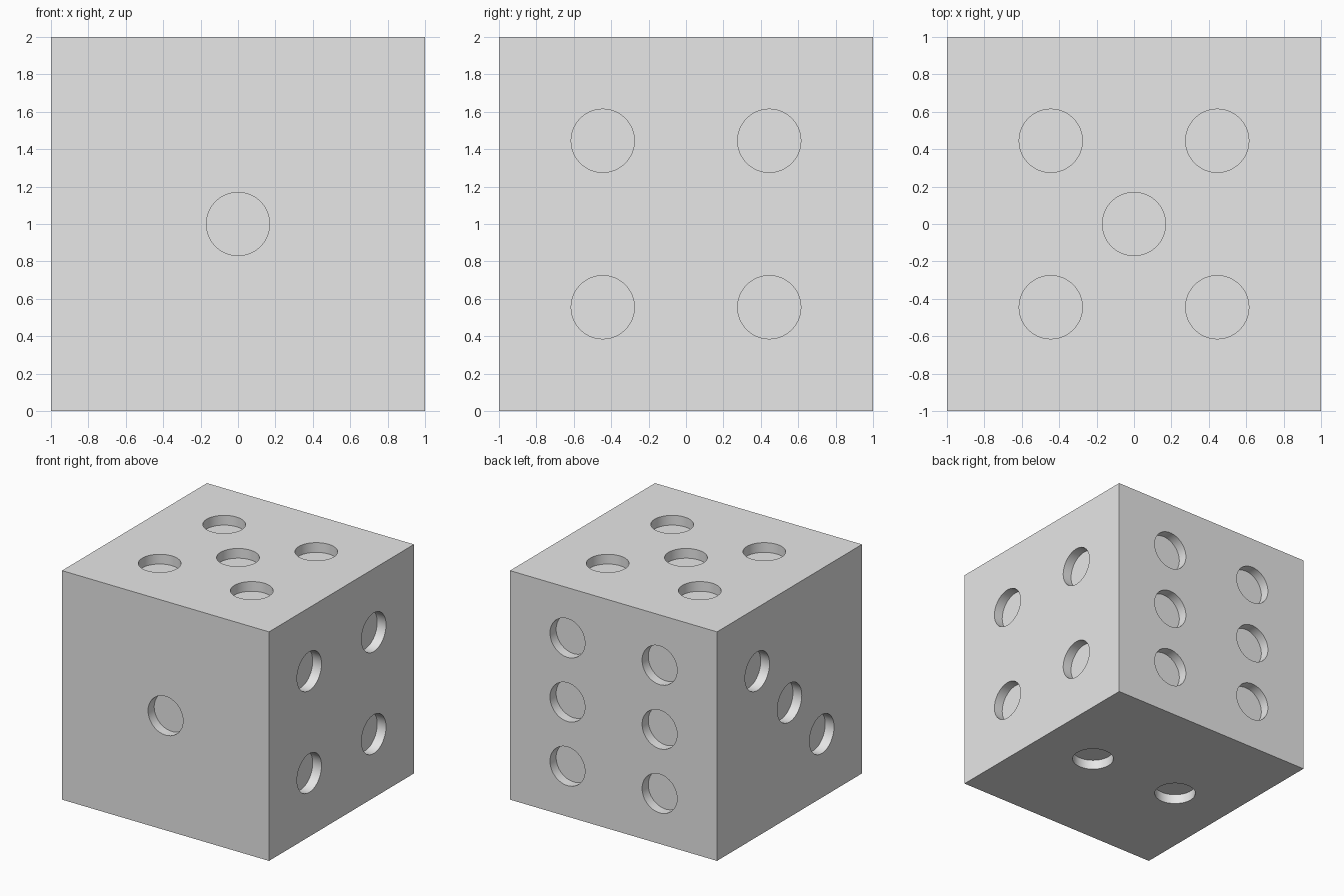
import bpy
import bmesh
import math
from mathutils import Matrix, Vector

RADIUS, DEPTH = 0.169, 0.085
A, B = 0.445, 0.56          # pip offsets from the face centre

if "Cube" in bpy.data.objects:
    bpy.data.objects.remove(bpy.data.objects["Cube"], do_unlink=True)


def make_object(name, bm, material):
    mesh = bpy.data.meshes.new(name)
    bm.to_mesh(mesh)
    bm.free()
    mesh.materials.append(material)
    obj = bpy.data.objects.new(name, mesh)
    bpy.context.collection.objects.link(obj)
    return obj


# Single plain colour
grey = bpy.data.materials.new("light_grey")
grey.use_nodes = True
grey.diffuse_color = (0.8, 0.8, 0.8, 1)
grey.node_tree.nodes["Principled BSDF"].inputs["Base Color"].default_value = (0.8, 0.8, 0.8, 1)

# Cube body standing on the ground
bm = bmesh.new()
bmesh.ops.create_cube(bm, size=2, matrix=Matrix.Translation((0, 0, 1)))
die = make_object("die_body", bm, grey)

# Pips per face: outward normal and offsets from the cube centre
corners = [(s, t) for s in (-A, A) for t in (-A, A)]
faces = [
    ((0, -1, 0), [(0, 0, 0)]),
    ((0, 0, -1), [(-A, 0, 0), (A, 0, 0)]),
    ((-1, 0, 0), [(0, s, s) for s in (-A, 0, A)]),
    ((1, 0, 0), [(0, s, t) for s, t in corners]),
    ((0, 0, 1), [(s, t, 0) for s, t in corners + [(0, 0)]]),
    ((0, 1, 0), [(s, 0, t) for s in (-A, A) for t in (-B, 0, B)]),
]

# Round cutters, sunk into each face by the pip depth
bm = bmesh.new()
for direction, pips in faces:
    normal = Vector(direction)
    turn = normal.to_track_quat("Z", "Y").to_matrix().to_4x4()
    for pip in pips:
        centre = Vector((0, 0, 1)) + Vector(pip) + normal
        bmesh.ops.create_cone(bm, cap_ends=True, segments=64, radius1=RADIUS,
                              radius2=RADIUS, depth=2 * DEPTH,
                              matrix=Matrix.Translation(centre) @ turn)
cutter = make_object("pip_cutter", bm, grey)
cutter.hide_render = True

# Carve the pips, then discard the cutter
cut = die.modifiers.new("pips", "BOOLEAN")
cut.operation = "DIFFERENCE"
cut.solver = "EXACT"
cut.object = cutter
bpy.ops.object.select_all(action="DESELECT")
die.select_set(True)
bpy.context.view_layer.objects.active = die
bpy.ops.object.modifier_apply(modifier=cut.name)
bpy.data.objects.remove(cutter, do_unlink=True)

# Smooth pip walls with crisp rims
bpy.ops.object.shade_smooth_by_angle(angle=math.radians(30))
